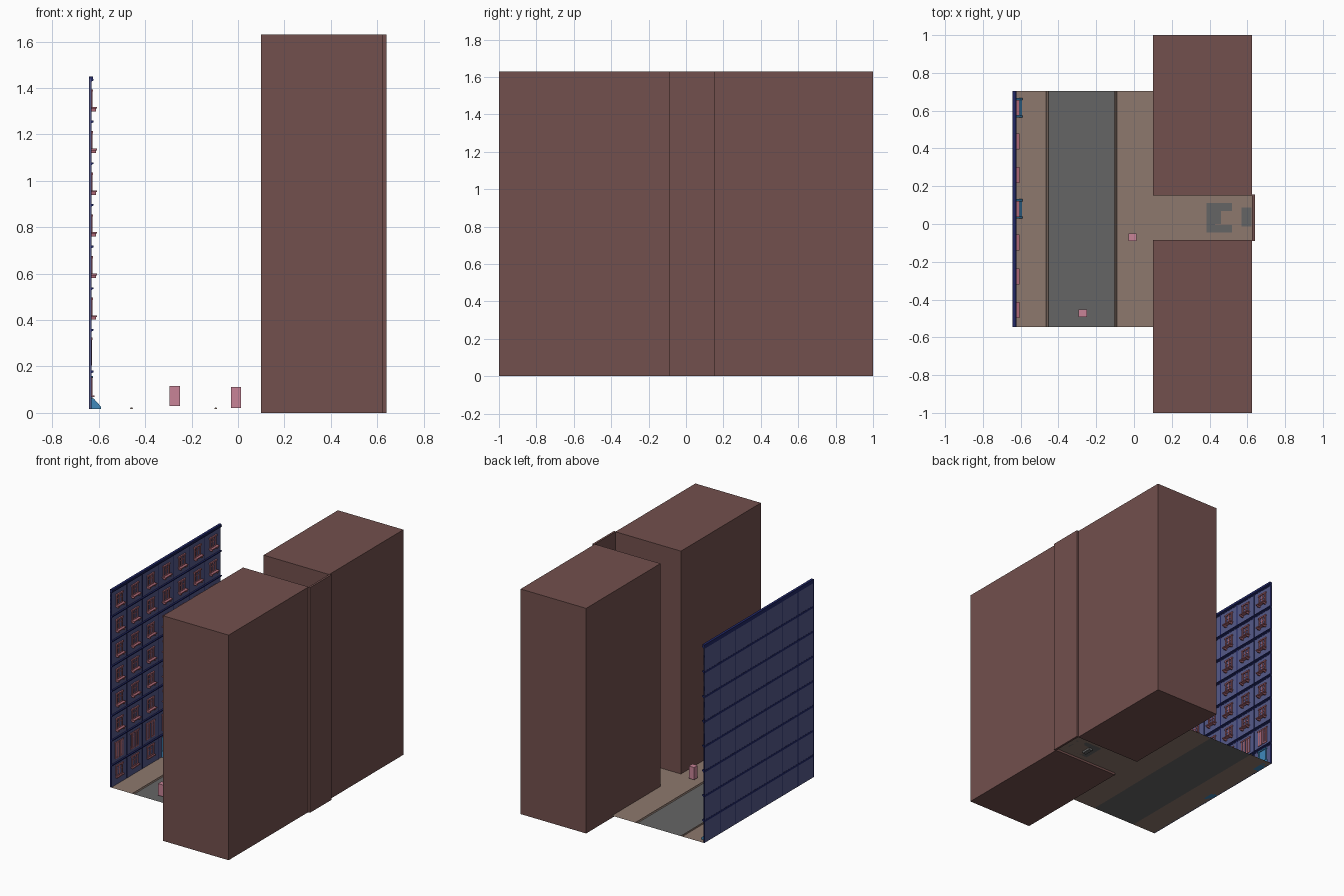
import bpy, bmesh
from mathutils import Matrix, Vector

if "Cube" in bpy.data.objects:
    bpy.data.objects.remove(bpy.data.objects["Cube"])


def material(name, rgb):
    m = bpy.data.materials.new(name)
    m.diffuse_color = (*rgb, 1)
    m.use_nodes = True
    m.node_tree.nodes["Principled BSDF"].inputs["Base Color"].default_value = m.diffuse_color
    return m


BROWN = material("brick_brown", (0.17, 0.08, 0.075))
PAVE = material("paving", (0.27, 0.19, 0.155))
ROAD = material("asphalt", (0.13, 0.13, 0.13))
WALL = material("slate_blue", (0.09, 0.10, 0.25))
NAVY = material("navy", (0.015, 0.02, 0.13))
PINK = material("pink", (0.58, 0.23, 0.31))
ROSE = material("rose", (0.42, 0.14, 0.18))
BLUE = material("blue", (0.05, 0.25, 0.50))


def finish(name, bm, mat):
    me = bpy.data.meshes.new(name)
    bm.to_mesh(me)
    bm.free()
    ob = bpy.data.objects.new(name, me)
    bpy.context.collection.objects.link(ob)
    me.materials.append(mat)
    return ob


def boxes(name, spans, mat):
    """One object from many boxes given as (x0, x1, y0, y1, z0, z1)."""
    bm = bmesh.new()
    for x0, x1, y0, y1, z0, z1 in spans:
        mid = Vector((x0 + x1, y0 + y1, z0 + z1)) / 2
        scale = Matrix.Diagonal((x1 - x0, y1 - y0, z1 - z0, 1))
        bmesh.ops.create_cube(bm, size=1, matrix=Matrix.Translation(mid) @ scale)
    return finish(name, bm, mat)


def prisms(name, profiles, mat):
    """Extrude (points_xz, y0, y1) profiles along y."""
    bm = bmesh.new()
    for pts, y0, y1 in profiles:
        f = bm.faces.new([bm.verts.new((x, y0, z)) for x, z in pts])
        r = bmesh.ops.extrude_face_region(bm, geom=[f])
        vs = [v for v in r["geom"] if isinstance(v, bmesh.types.BMVert)]
        bmesh.ops.translate(bm, verts=vs, vec=(0, y1 - y0, 0))
    bmesh.ops.recalc_face_normals(bm, faces=bm.faces)
    return finish(name, bm, mat)


def sheet(name, xs, ys, z, mat, gap=0):
    """Flat grid of tiles with sunken joints."""
    bm = bmesh.new()
    v = [[bm.verts.new((x, y, z)) for y in ys] for x in xs]
    for i in range(len(xs) - 1):
        for j in range(len(ys) - 1):
            bm.faces.new((v[i][j], v[i + 1][j], v[i + 1][j + 1], v[i][j + 1]))
    if gap:
        bmesh.ops.inset_individual(bm, faces=bm.faces[:], thickness=gap, depth=0.002)
    return finish(name, bm, mat)


Y0, Y1, BAYS = -0.545, 0.705, 7
BAY = (Y1 - Y0) / BAYS
G = 0.016                      # street level
FX = -0.634                    # face of the blue wall

# Plain building blocks and the wall closing the alley
boxes("left_building", [(0.10, 0.625, -1, -0.085, 0, 1.63)], BROWN)
boxes("right_building", [(0.10, 0.625, 0.15, 1, 0, 1.63)], BROWN)
boxes("alley_end_wall", [(0.625, 0.64, -0.09, 0.155, 0, 1.63)], BROWN)

# Street, pavements and alley floor
rows = [Y0 + BAY / 2 * i for i in range(2 * BAYS + 1)]
sheet("road", (-0.452, -0.098), (Y0, Y1), G, ROAD)
sheet("far_pavement", (-0.634, -0.465), rows, G, PAVE, 0.003)
sheet("near_pavement", (-0.09, 0.0, 0.09, 0.10), rows, G, PAVE, 0.003)
sheet("alley_floor", (0.10, 0.27, 0.445, 0.625), (-0.085, 0.0, 0.089, 0.15), G, PAVE, 0.003)
curb = [(0, 0), (0.002, 0.007), (0.009, 0.007), (0.013, 0)]
prisms("curbs", [([(-0.465 + x, G + z) for x, z in curb], Y0, Y1),
                 ([(-0.09 - x, G + z) for x, z in curb], Y0, Y1)], PAVE)

# Asphalt patches and drain in the alley
P = G + 0.003
boxes("alley_patches", [(0.385, 0.43, -0.045, 0.11, G, P), (0.43, 0.52, 0.07, 0.11, G, P),
                        (0.43, 0.52, -0.045, -0.005, G, P), (0.57, 0.622, -0.012, 0.088, G, P)], ROAD)
boxes("alley_drain", [(0.43, 0.46, 0.0, 0.068, 0.001, P)], ROAD)

# Pink street boxes
boxes("road_box", [(-0.295, -0.25, -0.492, -0.452, 0.03, 0.115)], PINK)
boxes("pavement_box", [(-0.03, 0.012, -0.09, -0.05, 0.022, 0.111)], PINK)

# Facade wall with slim strips between the bays
boxes("facade_wall", [(-0.641, FX, Y0, Y1, G, 1.44)], WALL)
boxes("facade_strips", [(-0.642, FX + 0.002, y - 0.004, y + 0.004, G, 1.43)
                        for y in [Y0 + 0.004 + (Y1 - Y0 - 0.008) / BAYS * i for i in range(BAYS + 1)]], NAVY)

# Moulded ledge above every floor
levels = [0.174 + 0.1795 * k for k in range(8)]
ledge = [(-0.642, -0.008), (-0.632, -0.008), (-0.630, -0.002), (-0.622, 0.002),
         (-0.622, 0.008), (-0.642, 0.008)]
prisms("facade_ledges", [([(x, z + dz) for x, dz in ledge], Y0, Y1) for z in levels], NAVY)
boxes("roof_cornice", [(-0.642, -0.624, Y0, Y1, 1.438, 1.45)], NAVY)

frames, sills, panes, steps, doors = [], [], [], [], []


def window(c, z0, z1, half, deep):
    """Frame with jambs, lintel, mullion and crossbar."""
    x = FX + deep
    for y in (c - half, c + half - 0.010):
        frames.append((FX, x, y, y + 0.010, z0, z1))
    frames.append((FX, x + 0.002, c - half - 0.005, c + half + 0.005, z1 - 0.010, z1))
    frames.append((FX, x, c - half, c + half, z0, z0 + 0.008))
    frames.append((FX, x - 0.002, c - 0.004, c + 0.004, z0, z1))
    frames.append((FX, x - 0.003, c - half, c + half, z1 - 0.038, z1 - 0.033))
    panes.append((FX - 0.001, FX + 0.001, c - half, c + half, z0, z1))


for b in range(BAYS):
    c = Y0 + BAY * (b + 0.5)
    # Upper floors: framed window, sill and two brackets
    for z in levels[1:-1]:
        window(c, z + 0.063, z + 0.143, 0.035, 0.008)
        sills.append((FX, -0.607, c - 0.042, c + 0.042, z + 0.060, z + 0.067))
        for s in (-0.030, 0.030):
            sills.append((FX, -0.612, c + s - 0.005, c + s + 0.005, z + 0.048, z + 0.060))
    # Second floor: pair of narrow windows
    for s in (-0.026, 0.026):
        window(c + s, 0.205, 0.325, 0.020, 0.004)
    # Street floor: doors with stoops in two bays, windows elsewhere
    if b in (3, 6):
        doors.append((FX, FX + 0.004, c - 0.03, c + 0.03, 0.055, 0.15))
        for s in (-0.036, 0.036):
            doors.append((FX, FX + 0.008, c + s - 0.006, c + s + 0.006, 0.05, 0.16))
        doors.append((FX, FX + 0.010, c - 0.045, c + 0.045, 0.15, 0.16))
        for i in range(4):
            steps.append((FX, -0.592 - 0.009 * i, c - 0.04, c + 0.04, G + 0.01 * i, G + 0.01 * (i + 1)))
    else:
        window(c, 0.075, 0.155, 0.038, 0.006)
        sills.append((FX, -0.618, c - 0.042, c + 0.042, 0.068, 0.076))

boxes("window_frames", frames, ROSE)
boxes("window_sills", sills, ROSE)
boxes("window_panes", panes, WALL)
boxes("front_doors", doors, BLUE)
boxes("door_steps", steps, BLUE)

# Sloped cheeks beside the steps
cheek = [(FX, G), (-0.590, G), (-0.590, G + 0.010), (-0.622, G + 0.046), (FX, G + 0.046)]
prisms("step_cheeks", [(cheek, c + s - 0.006, c + s + 0.006)
                       for c in (Y0 + BAY * 3.5, Y0 + BAY * 6.5) for s in (-0.046, 0.046)], BLUE)
